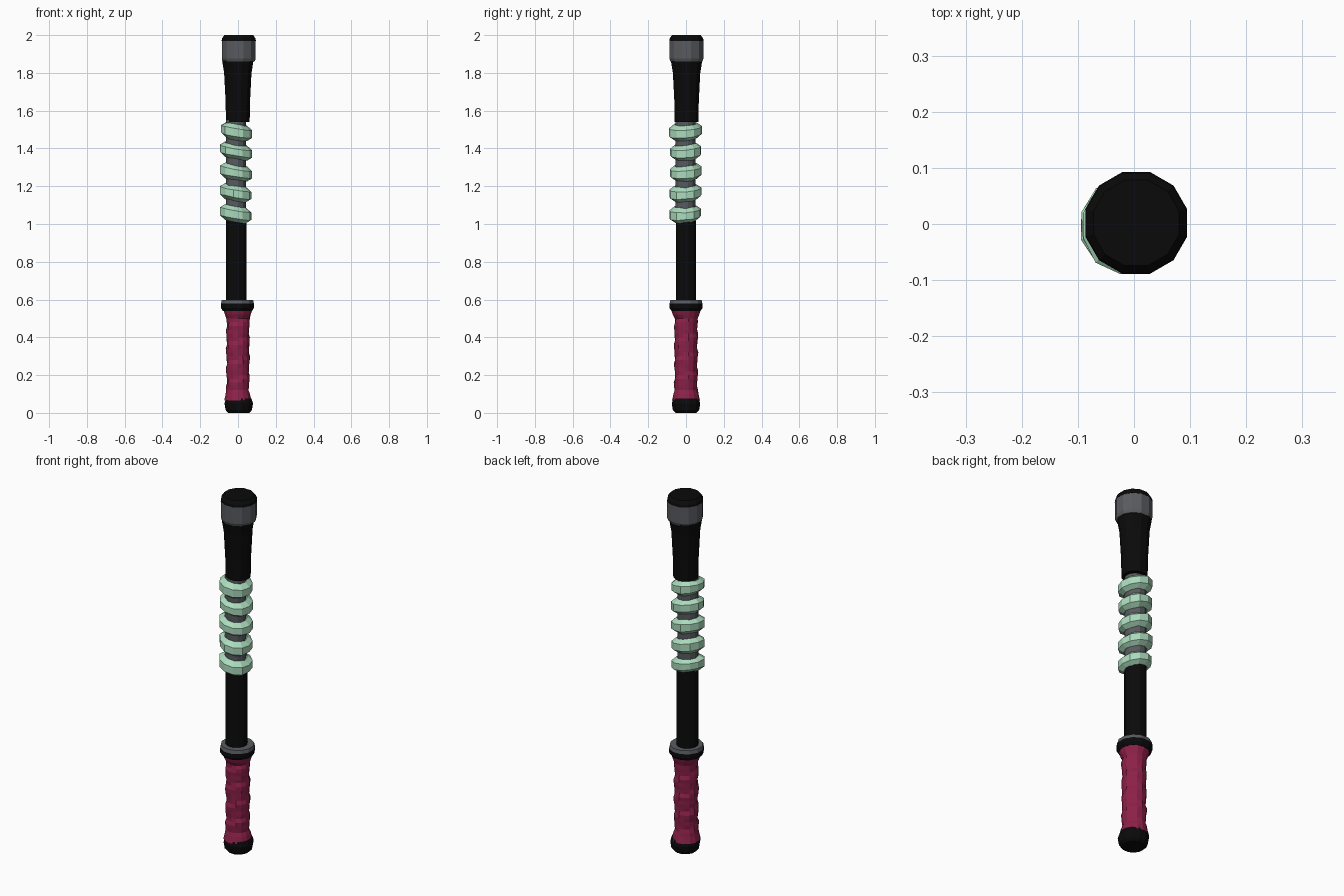
import bpy, bmesh, math, random

if "Cube" in bpy.data.objects:
    bpy.data.objects.remove(bpy.data.objects["Cube"])
random.seed(4)


def material(name, rgb):
    m = bpy.data.materials.new(name)
    m.diffuse_color = (*rgb, 1)
    m.use_nodes = True
    m.node_tree.nodes["Principled BSDF"].inputs["Base Color"].default_value = m.diffuse_color
    return m


BLACK = material("black", (0.003, 0.003, 0.003))
GREY = material("steel grey", (0.1, 0.105, 0.115))
RED = material("crimson wrap", (0.27, 0.015, 0.065))
MINT = material("mint coil", (0.41, 0.71, 0.51))


def finish(bm, name, mats):
    bmesh.ops.recalc_face_normals(bm, faces=bm.faces)
    me = bpy.data.meshes.new(name)
    bm.to_mesh(me)
    bm.free()
    for m in mats:
        me.materials.append(m)
    ob = bpy.data.objects.new(name, me)
    bpy.context.collection.objects.link(ob)
    return ob


def lathe(name, profile, mats, sides=12, cx=0.0, cy=0.0, bump=None, bands=()):
    """Faceted turned part from (radius, z) pairs; bands lists material per section."""
    bm = bmesh.new()
    rings = []
    for r, z in profile:
        ring = []
        for i in range(sides):
            a = 2 * math.pi * (i + 0.5) / sides
            rr = r + (bump(a, z) if bump else 0)
            ring.append(bm.verts.new((cx + rr * math.cos(a), cy + rr * math.sin(a), z)))
        rings.append(ring)
    for k in range(len(rings) - 1):
        for i in range(sides):
            j = (i + 1) % sides
            f = bm.faces.new((rings[k][i], rings[k][j], rings[k + 1][j], rings[k + 1][i]))
            if bands:
                f.material_index = bands[k]
    bm.faces.new(rings[0][::-1])
    top = bm.faces.new(rings[-1])
    if bands:
        top.material_index = bands[-1]
    return finish(bm, name, mats)


# Pommel
lathe("pommel", [(0.058, 0.0), (0.072, 0.015), (0.078, 0.05), (0.07, 0.075)],
      [BLACK], cx=0.004)


# Wrapped grip: stepped spiral layers between flared ends
def wrap(a, z):
    if z < 0.12 or z > 0.5:
        return 0
    turn = (z / 0.1 - a / (2 * math.pi)) % 1
    return 0.008 * turn - 0.004 + random.uniform(-0.0015, 0.0015)


grip = [(0.074, 0.065), (0.066, 0.1)]
grip += [(0.061, 0.12 + 0.02 * i) for i in range(20)]
grip += [(0.07, 0.52), (0.078, 0.545)]
lathe("grip", grip, [RED], sides=14, bump=wrap, cx=-0.001)

# Guard collar with steel top
lathe("guard", [(0.08, 0.54), (0.09, 0.555), (0.09, 0.578), (0.086, 0.597)],
      [BLACK, GREY], cx=-0.003, bands=(0, 0, 1, 1))

# Shaft and exposed core
lathe("shaft", [(0.056, 0.58), (0.056, 1.03)], [BLACK], cx=-0.009)
lathe("core", [(0.054, 1.02), (0.054, 1.55)], [GREY], cx=-0.011, cy=-0.003)


# Coil turns: lumpy tilted rings around the core
def coil(name, zc, major=11, minor=6):
    bm = bmesh.new()
    grid = []
    for i in range(major):
        a = 2 * math.pi * i / major
        swell = random.uniform(0.88, 1.1)
        row = []
        for k in range(minor):
            b = 2 * math.pi * (k + 0.5) / minor
            r = 0.059 + 0.03 * swell * math.cos(b)
            x, y = r * math.cos(a), r * math.sin(a)
            z = zc + 0.039 * swell * math.sin(b) - 0.17 * x + 0.07 * y
            row.append(bm.verts.new((x - 0.011, y - 0.003, z)))
        grid.append(row)
    for i in range(major):
        p, q = grid[i], grid[(i + 1) % major]
        for k in range(minor):
            m = (k + 1) % minor
            bm.faces.new((p[k], q[k], q[m], p[m]))
    finish(bm, name, [MINT])


for n, z in enumerate((1.055, 1.165, 1.275, 1.385, 1.49)):
    coil(f"coil_turn_{n + 1}", z)

# Flared upper sleeve
lathe("upper_sleeve", [(0.065, 1.54), (0.067, 1.65), (0.075, 1.8), (0.086, 1.865)],
      [BLACK], cx=-0.001, cy=0.003)

# Steel head band with chamfered black cap
lathe("head_band", [(0.087, 1.86), (0.093, 1.875), (0.093, 1.97)],
      [GREY], cx=0.004, cy=0.002)
lathe("head_cap", [(0.094, 1.968), (0.092, 1.982), (0.079, 2.0)],
      [BLACK], cx=0.004, cy=0.002)
